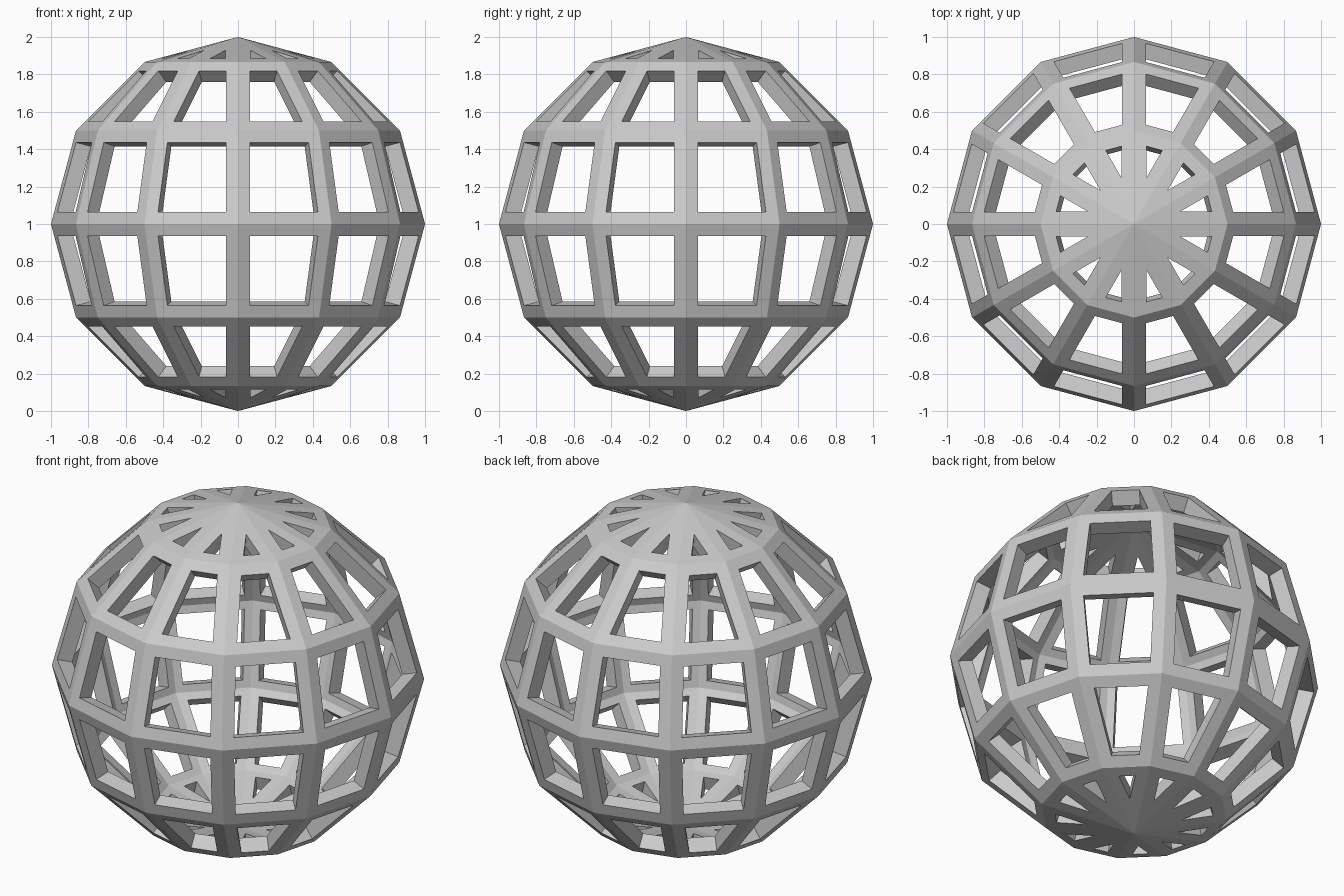
import bpy, bmesh

if "Cube" in bpy.data.objects:
    bpy.data.objects.remove(bpy.data.objects["Cube"])

# Low-poly globe with 12 meridians and 6 bands
mesh = bpy.data.meshes.new("lattice_sphere")
bm = bmesh.new()
bmesh.ops.create_uvsphere(bm, u_segments=12, v_segments=6, radius=1.0)
bmesh.ops.translate(bm, verts=bm.verts, vec=(0, 0, 1))

# Cut a window in each facet, leaving an even border
panes = list(bm.faces)
bmesh.ops.inset_individual(bm, faces=panes, thickness=0.066, use_even_offset=True)
bmesh.ops.delete(bm, geom=panes, context='FACES')
bm.normal_update()
bm.to_mesh(mesh)
bm.free()

lattice = bpy.data.objects.new("lattice_sphere", mesh)
bpy.context.collection.objects.link(lattice)

# Thicken the bars inward
solid = lattice.modifiers.new("bar_thickness", 'SOLIDIFY')
solid.thickness = 0.085
solid.offset = -1
solid.use_even_offset = True
